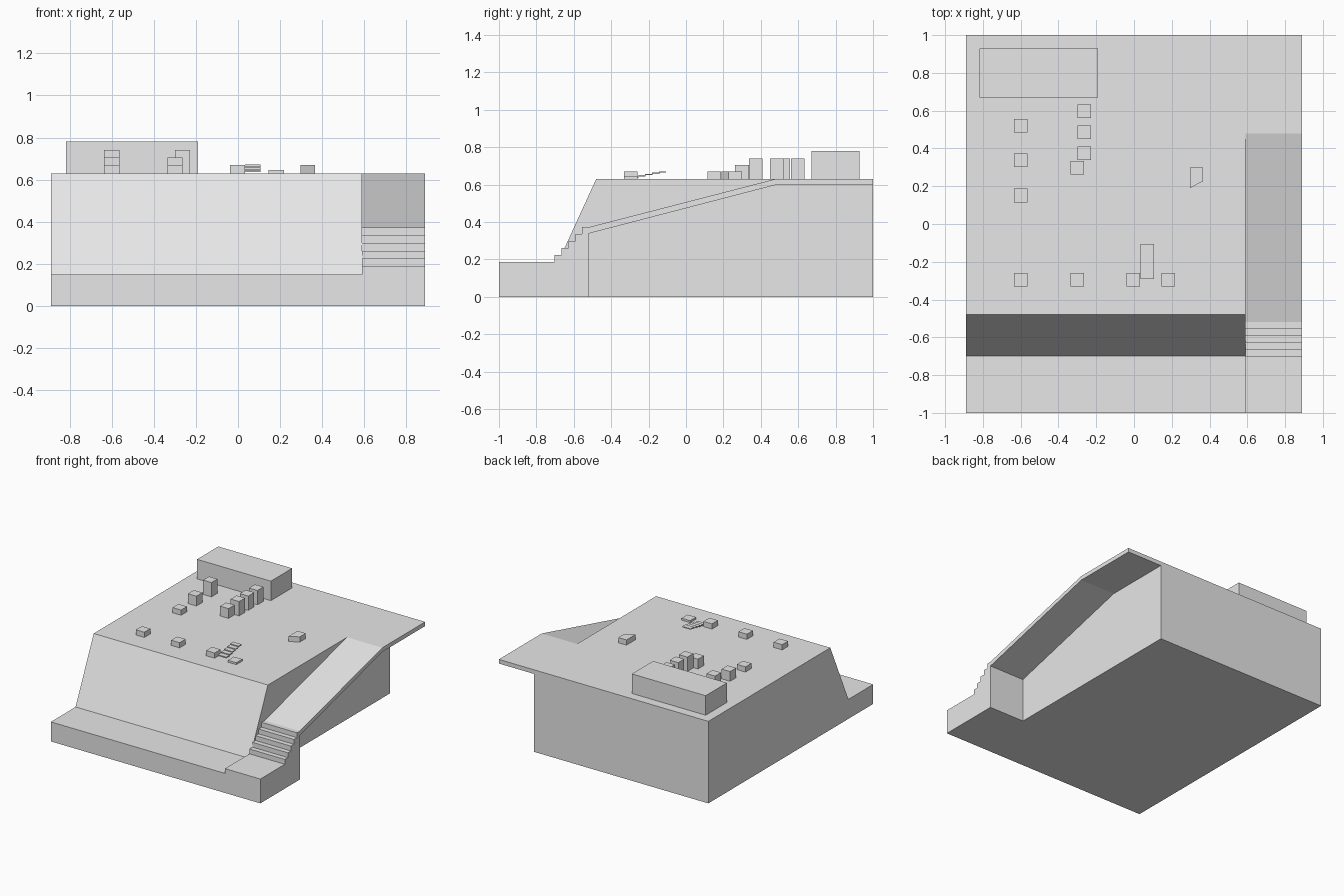
import bpy, bmesh
from mathutils import Vector

if "Cube" in bpy.data.objects:
    bpy.data.objects.remove(bpy.data.objects["Cube"])

grey = bpy.data.materials.new("light grey")
grey.diffuse_color = (0.8, 0.8, 0.8, 1)
grey.use_nodes = True
grey.node_tree.nodes["Principled BSDF"].inputs["Base Color"].default_value = grey.diffuse_color


def prism(name, outline, shift):
    """Extrude a closed outline of 3D points along a vector."""
    bm = bmesh.new()
    face = bm.faces.new([bm.verts.new(p) for p in outline])
    new = bmesh.ops.extrude_face_region(bm, geom=[face])["geom"]
    bmesh.ops.translate(bm, vec=Vector(shift),
                        verts=[g for g in new if isinstance(g, bmesh.types.BMVert)])
    bmesh.ops.recalc_face_normals(bm, faces=bm.faces)
    mesh = bpy.data.meshes.new(name)
    bm.to_mesh(mesh)
    bm.free()
    mesh.materials.append(grey)
    obj = bpy.data.objects.new(name, mesh)
    bpy.context.collection.objects.link(obj)
    return obj


def side_profile(name, yz, x0, x1):
    return prism(name, [(x0, y, z) for y, z in yz], (x1 - x0, 0, 0))


def box(name, x0, x1, y0, y1, z0, z1):
    return prism(name, [(x0, y0, z0), (x1, y0, z0), (x1, y1, z0), (x0, y1, z0)],
                 (0, 0, z1 - z0))


DECK = 0.63
S = 0.072  # width of a small block

# main body: low front ledge, sloped wall, flat deck
side_profile("main_body", [(-1, 0), (1, 0), (1, DECK), (-0.48, DECK),
                           (-0.70, 0.15), (-1, 0.15)], -0.89, 0.59)

# side way: landing, five steps, ramp and thin overhanging deck
yz = [(-1, 0), (-1, 0.187)]
for i in range(5):
    y = -0.703 + i * 0.037
    yz += [(y, 0.187 + i * 0.037), (y, 0.224 + i * 0.037)]
yz += [(-0.52, 0.372), (0.48, DECK), (1, DECK), (1, 0.598),
       (0.48, 0.598), (-0.52, 0.338), (-0.52, 0)]
side_profile("side_ramp", yz, 0.59, 0.89)

# large block at the back
box("back_block", -0.817, -0.19, 0.67, 0.928, DECK, 0.78)

# small blocks: centre x, centre y, top
blocks = [(-0.6, 0.52, 0.74), (-0.6, 0.337, 0.705), (-0.6, 0.151, 0.67),
          (-0.263, 0.597, 0.74), (-0.263, 0.485, 0.74), (-0.263, 0.374, 0.74),
          (-0.3, 0.298, 0.705),
          (-0.6, -0.295, 0.67), (-0.3, -0.295, 0.67), (-0.003, -0.295, 0.67),
          (0.182, -0.295, 0.645)]
for i, (x, y, top) in enumerate(blocks):
    box(f"small_block_{i + 1}", x - S / 2, x + S / 2, y - S / 2, y + S / 2, DECK, top)

# block with a slanted front
prism("slanted_block", [(0.296, 0.19, DECK), (0.366, 0.227, DECK),
                        (0.366, 0.299, DECK), (0.296, 0.299, DECK)], (0, 0, 0.04))

# small flight of floating slats
for i in range(5):
    y, z = -0.292 + i * 0.037, 0.636 + i * 0.007
    box(f"stair_slat_{i + 1}", 0.034, 0.106, y, y + 0.038, z, z + 0.007)
